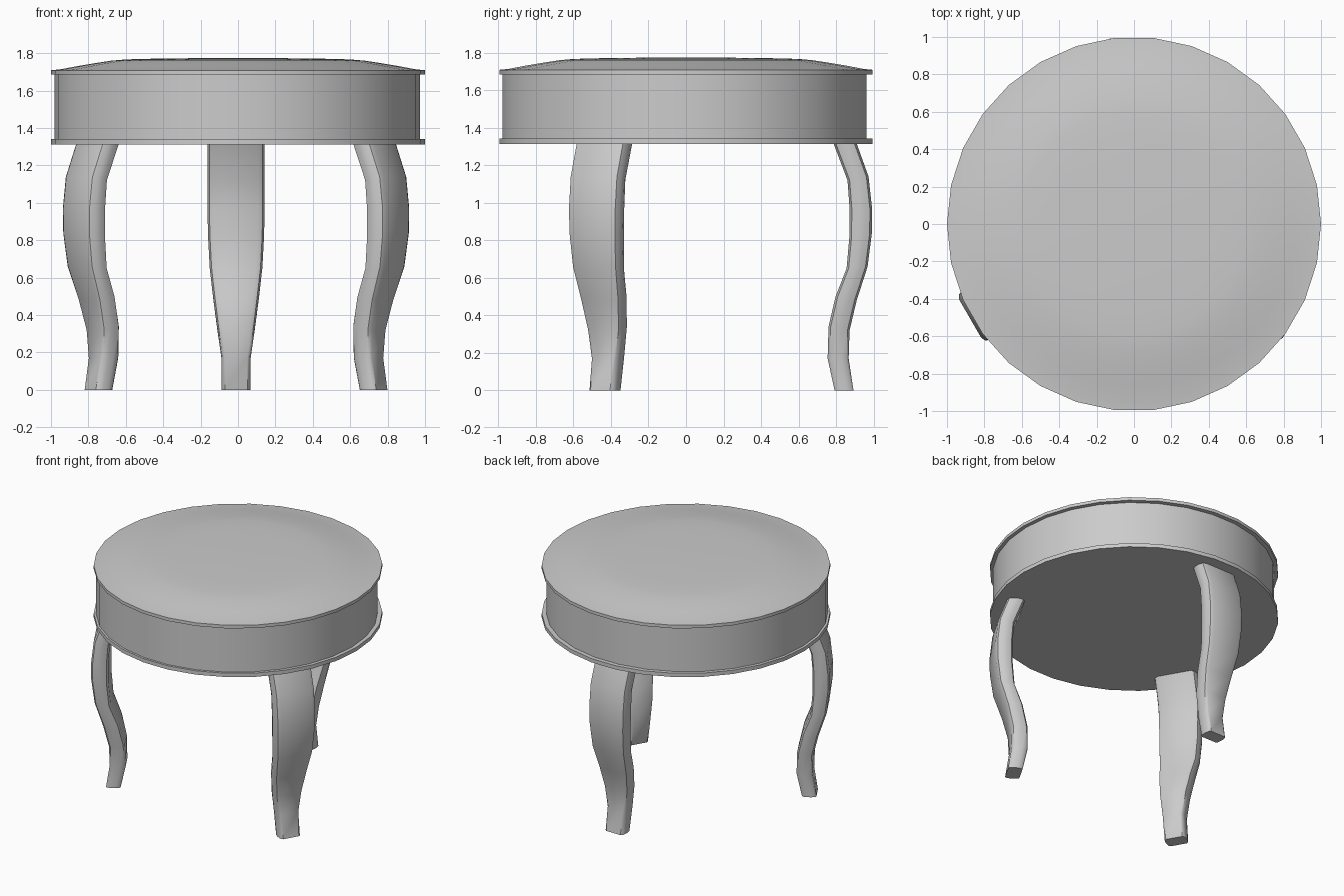
import bpy, bmesh
from math import cos, sin, pi, radians

if "Cube" in bpy.data.objects:
    bpy.data.objects.remove(bpy.data.objects["Cube"])

SIDES = 30


def finish(name, bm, angle):
    bmesh.ops.remove_doubles(bm, verts=bm.verts, dist=1e-5)
    bmesh.ops.recalc_face_normals(bm, faces=bm.faces)
    mesh = bpy.data.meshes.new(name)
    bm.to_mesh(mesh)
    bm.free()
    obj = bpy.data.objects.new(name, mesh)
    bpy.context.collection.objects.link(obj)
    bpy.ops.object.select_all(action='DESELECT')
    obj.select_set(True)
    bpy.context.view_layer.objects.active = obj
    bpy.ops.object.shade_smooth_by_angle(angle=radians(angle))
    return obj


def loft(bm, rings):
    """Join rings of points with quads and cap both ends."""
    loops = [[bm.verts.new(p) for p in ring] for ring in rings]
    n = len(loops[0])
    for a, b in zip(loops, loops[1:]):
        for i in range(n):
            j = (i + 1) % n
            bm.faces.new((a[i], a[j], b[j], b[i]))
    bm.faces.new(loops[0][::-1])
    bm.faces.new(loops[-1])


def lathe(name, profile, cx=0.0, cy=0.0):
    bm = bmesh.new()
    loft(bm, [[(cx + r * cos(2 * pi * i / SIDES), cy + r * sin(2 * pi * i / SIDES), z)
               for i in range(SIDES)] for r, z in profile])
    return finish(name, bm, 30)


# Round seat: lower moulding, apron, and padded top with its rim
lathe("lower_moulding", [(1.0, 1.313), (1.0, 1.342)])
lathe("apron", [(0.976, 1.342), (0.976, 1.685)], -0.004, -0.008)
lathe("padded_top", [(1.0, 1.685), (1.0, 1.709), (0.95, 1.714), (0.86, 1.731), (0.77, 1.746),
                     (0.68, 1.760), (0.6, 1.767), (0.45, 1.771), (0.2, 1.774), (0.03, 1.775)])

# Curved leg stations: (outer radius, outer z, inner radius, inner z, half width, flat half width)
STATIONS = [
    (0.900, 0.00, 0.799, 0.00, 0.077, 0.060),
    (0.874, 0.17, 0.762, 0.17, 0.078, 0.060),
    (0.879, 0.32, 0.767, 0.34, 0.101, 0.075),
    (0.917, 0.48, 0.804, 0.50, 0.122, 0.092),
    (0.975, 0.66, 0.863, 0.65, 0.141, 0.106),
    (0.998, 0.84, 0.878, 0.82, 0.150, 0.115),
    (0.999, 0.97, 0.879, 0.97, 0.153, 0.117),
    (0.980, 1.14, 0.868, 1.12, 0.153, 0.117),
    (0.917, 1.315, 0.794, 1.315, 0.153, 0.117),
]


def leg(name, degrees):
    c, s = cos(radians(degrees)), sin(radians(degrees))
    rings = []
    for ro, zo, ri, zi, half, flat in STATIONS:
        mid = flat + (half - flat) * 0.7
        # flat outer and inner faces with rounded sides; t runs outer (0) to inner (1)
        section = [(flat, 0), (mid, 0.1), (half, 0.36), (half, 0.64), (mid, 0.9), (flat, 1)]
        section += [(-w, t) for w, t in reversed(section)]
        ring = []
        for w, t in section:
            r, z = ro + (ri - ro) * t, zo + (zi - zo) * t
            ring.append((r * c - w * s - 0.0105, r * s + w * c - 0.007, z))
        rings.append(ring)
    bm = bmesh.new()
    loft(bm, rings)
    return finish(name, bm, 40)


# Three cabriole legs
leg("back_leg", 90)
leg("front_left_leg", 210)
leg("front_right_leg", 330)
